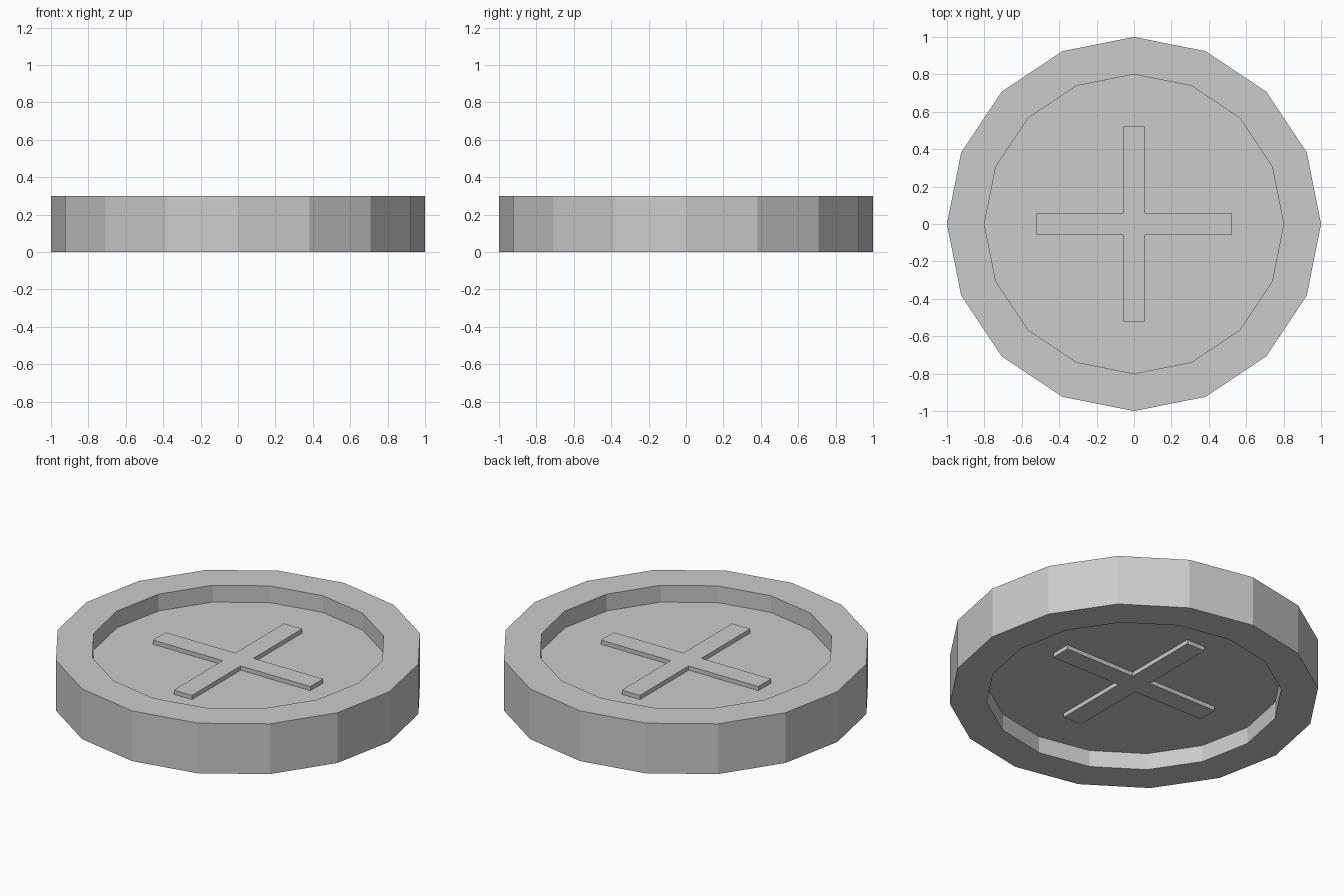
import bpy, bmesh
from math import cos, sin, pi

if "Cube" in bpy.data.objects:
    bpy.data.objects.remove(bpy.data.objects["Cube"])

SIDES = 16


def finish(name, bm):
    bmesh.ops.recalc_face_normals(bm, faces=bm.faces)
    mesh = bpy.data.meshes.new(name)
    bm.to_mesh(mesh)
    bm.free()
    obj = bpy.data.objects.new(name, mesh)
    bpy.context.collection.objects.link(obj)
    return obj


# Disc with a raised rim and a recess on both faces: revolved (radius, z) profile
profile = [(0.8, 0.1), (0.8, 0), (1, 0), (1, 0.3), (0.8, 0.3), (0.8, 0.2)]
bm = bmesh.new()
rings = [[bm.verts.new((r * cos(2 * pi * i / SIDES), r * sin(2 * pi * i / SIDES), z))
          for i in range(SIDES)] for r, z in profile]
for a, b in zip(rings, rings[1:]):
    for i in range(SIDES):
        j = (i + 1) % SIDES
        bm.faces.new((a[i], a[j], b[j], b[i]))
bm.faces.new(rings[0])
bm.faces.new(rings[-1])
finish("rimmed_disc", bm)

# Cross running through the disc, slightly proud of both recess floors
LENGTH, WIDTH, LOW, HIGH = 0.52, 0.06, 0.075, 0.225
bm = bmesh.new()
outline = []
for k in range(4):
    c, s = round(cos(k * pi / 2)), round(sin(k * pi / 2))
    for x, y in ((LENGTH, -WIDTH), (LENGTH, WIDTH), (WIDTH, WIDTH)):
        outline.append(bm.verts.new((x * c - y * s, x * s + y * c, LOW)))
base = bm.faces.new(outline)
top = bmesh.ops.extrude_face_region(bm, geom=[base], use_keep_orig=True)
bmesh.ops.translate(bm, vec=(0, 0, HIGH - LOW),
                    verts=[g for g in top["geom"] if isinstance(g, bmesh.types.BMVert)])
finish("raised_cross", bm)
